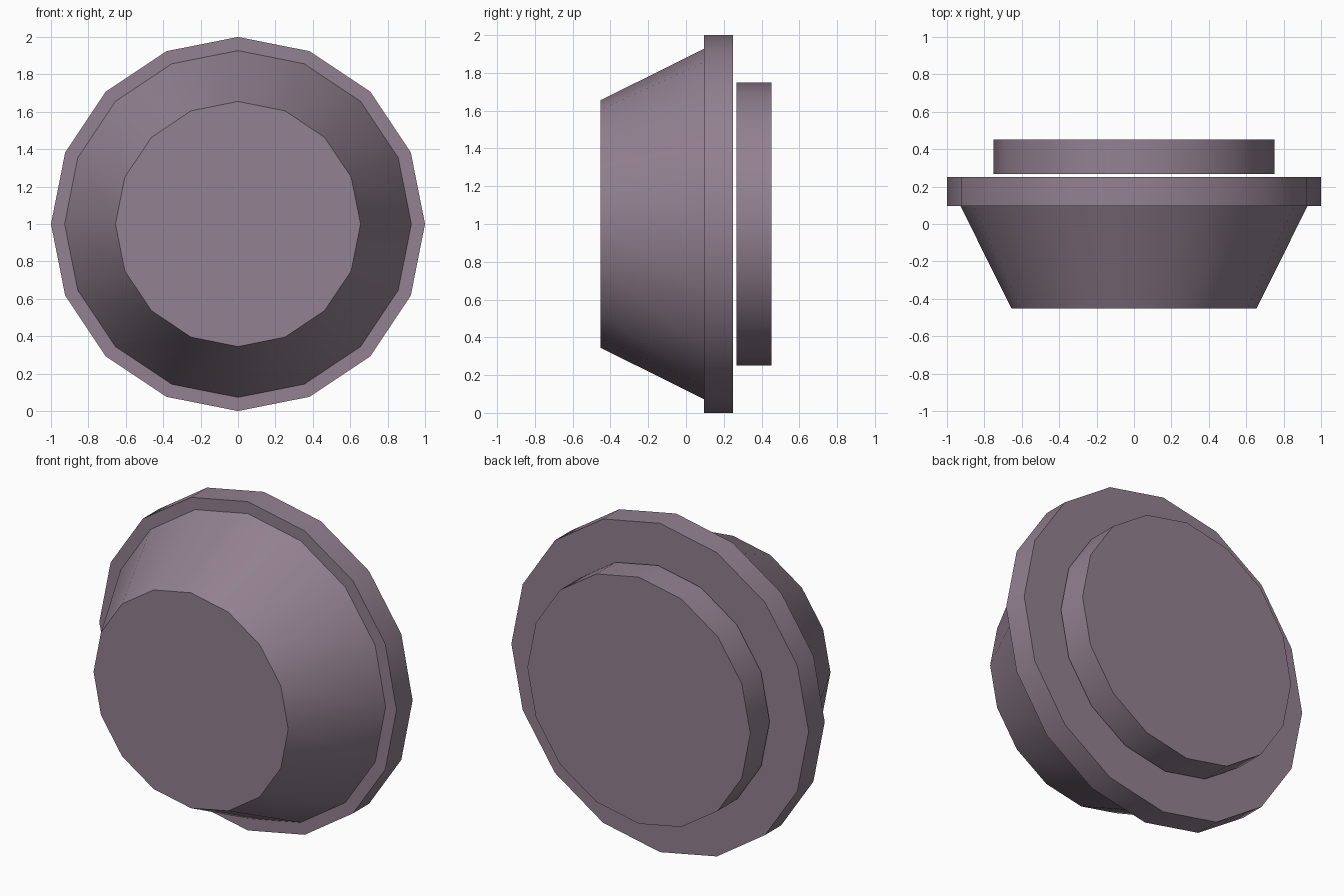
import bpy, bmesh, math

if "Cube" in bpy.data.objects:
    bpy.data.objects.remove(bpy.data.objects["Cube"])

SIDES = 16
CENTRE_Z = 1.0

mat = bpy.data.materials.new("mauve_grey")
mat.diffuse_color = (0.29, 0.22, 0.28, 1)
mat.use_nodes = True
mat.node_tree.nodes["Principled BSDF"].inputs["Base Color"].default_value = mat.diffuse_color


def lathe(name, profile):
    """Closed solid turned about the y axis from (y, radius) pairs, front to back."""
    bm = bmesh.new()
    rings = []
    for y, r in profile:
        rings.append([bm.verts.new((r * math.sin(math.tau * i / SIDES), y,
                                    CENTRE_Z + r * math.cos(math.tau * i / SIDES)))
                      for i in range(SIDES)])
    for a, b in zip(rings, rings[1:]):
        for i in range(SIDES):
            j = (i + 1) % SIDES
            bm.faces.new((a[i], a[j], b[j], b[i]))
    bm.faces.new(rings[0])
    bm.faces.new(rings[-1])
    bmesh.ops.recalc_face_normals(bm, faces=bm.faces)
    mesh = bpy.data.meshes.new(name)
    bm.to_mesh(mesh)
    bm.free()
    mesh.materials.append(mat)
    obj = bpy.data.objects.new(name, mesh)
    bpy.context.collection.objects.link(obj)
    # Smooth sides, crisp rims
    bpy.ops.object.select_all(action='DESELECT')
    obj.select_set(True)
    bpy.context.view_layer.objects.active = obj
    bpy.ops.object.shade_smooth_by_angle(angle=math.radians(25))
    return obj


# Tapered front with its wide flange
lathe("tapered_body", [(-0.453, 0.655), (0.095, 0.927), (0.095, 1.0), (0.25, 1.0)])
# Separate disc behind a narrow gap
lathe("back_disc", [(0.267, 0.75), (0.453, 0.75)])
